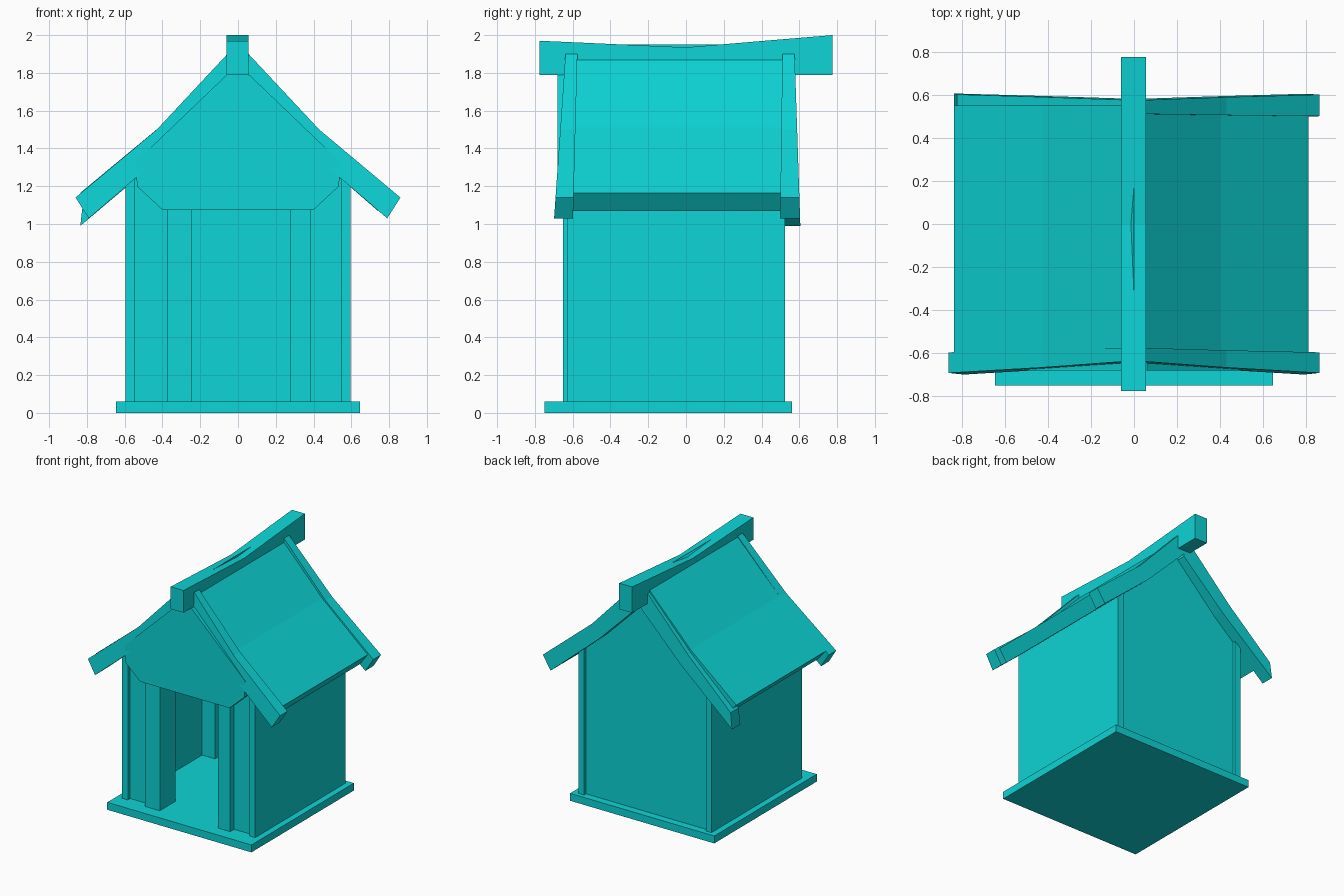
import bpy, bmesh

cube = bpy.data.objects.get("Cube")
if cube:
    bpy.data.objects.remove(cube, do_unlink=True)

COLOUR = (0.004, 0.66, 0.67, 1.0)
mat = bpy.data.materials.new("turquoise paint")
mat.use_nodes = True
mat.diffuse_color = COLOUR
mat.node_tree.nodes["Principled BSDF"].inputs["Base Color"].default_value = COLOUR


def loft(name, ring_a, ring_b):
    """Closed solid between two matching rings of points."""
    bm = bmesh.new()
    a = [bm.verts.new(p) for p in ring_a]
    b = [bm.verts.new(p) for p in ring_b]
    bm.faces.new(a)
    bm.faces.new(b[::-1])
    for i in range(len(a)):
        j = (i + 1) % len(a)
        bm.faces.new((a[j], a[i], b[i], b[j]))
    bmesh.ops.recalc_face_normals(bm, faces=bm.faces)
    mesh = bpy.data.meshes.new(name)
    bm.to_mesh(mesh)
    bm.free()
    mesh.materials.append(mat)
    obj = bpy.data.objects.new(name, mesh)
    bpy.context.collection.objects.link(obj)
    return obj


def prism(name, profile, y0, y1):
    """Extrude an (x, z) profile along y; y0 and y1 may depend on z."""
    f0 = y0 if callable(y0) else lambda z: y0
    f1 = y1 if callable(y1) else lambda z: y1
    return loft(name, [(x, f0(z), z) for x, z in profile],
                [(x, f1(z), z) for x, z in profile])


def box(name, x0, x1, y0, y1, z0, z1):
    return prism(name, [(x0, z0), (x1, z0), (x1, z1), (x0, z1)], y0, y1)


def lean(top, bottom):
    """Position in y that slides from the ridge down to the eave."""
    return lambda z: bottom + (top - bottom) * (z - 1.15) / 0.75


def flip(profile):
    return [(-x, z) for x, z in profile]


# Floor
FLOOR = 0.06
box("floor", -0.645, 0.645, -0.75, 0.56, 0, FLOOR)

# Walls, corner posts and door posts
for side, s in (("left", 1), ("right", -1)):
    def sbox(name, xa, xb, *rest):
        lo, hi = sorted((s * xa, s * xb))
        box(side + "_" + name, lo, hi, *rest)

    sbox("wall", 0.545, 0.595, -0.63, 0.525, FLOOR, 1.24)
    sbox("front_panel", 0.36, 0.55, -0.6, -0.56, FLOOR, 1.24)
    sbox("rear_inner_post", 0.43, 0.545, 0.32, 0.48, FLOOR, 1.25)
box("left_door_post", 0.275, 0.385, -0.65, -0.45, FLOOR, 1.3)
box("right_door_post", -0.375, -0.245, -0.65, -0.45, FLOOR, 1.3)

# Gables
half = [(0.4, 1.075), (0.535, 1.2), (0.54, 1.33), (0.06, 1.79)]
prism("front_gable", half + flip(half)[::-1], -0.68, -0.6)
half = [(0.55, FLOOR), (0.55, 1.27), (0.36, 1.44), (0.03, 1.79)]
prism("back_wall", half + flip(half)[::-1], 0.46, 0.5)

# Roof slabs, bent halfway down
left_roof = [(0, 1.925), (0.4, 1.51), (0.81, 1.165),
             (0.74, 1.07), (0.36, 1.4), (0, 1.76)]
right_roof = [(0, 1.95), (-0.425, 1.505), (-0.835, 1.165),
              (-0.75, 1.07), (-0.36, 1.4), (0, 1.76)]
prism("left_roof", left_roof, -0.6, 0.53)
prism("right_roof", right_roof, -0.62, 0.55)

# Sloping edge boards under the ridge, leaning outwards at the eaves
board = [(0, 1.96), (0.43, 1.5), (0.86, 1.14),
         (0.79, 1.03), (0.36, 1.4), (0, 1.76)]
low_board = [(0, 1.935), (-0.43, 1.48), (-0.82, 1.12),
             (-0.835, 0.99), (-0.36, 1.39), (0, 1.74)]
front = lean(-0.638, -0.69), lean(-0.575, -0.595)
back = lean(0.51, 0.5), lean(0.575, 0.6)
prism("left_front_edge_board", board, *front)
prism("right_front_edge_board", flip(board), *front)
prism("left_back_edge_board", board, *back)
prism("right_back_edge_board", low_board, *back)

# Ridge beam with a dipped top
beam = [(-0.775, 1.79), (0.775, 1.79), (0.775, 2.0), (0, 1.935), (-0.775, 1.97)]
loft("ridge_beam", [(-0.06, y, z) for y, z in beam], [(0.055, y, z) for y, z in beam])
